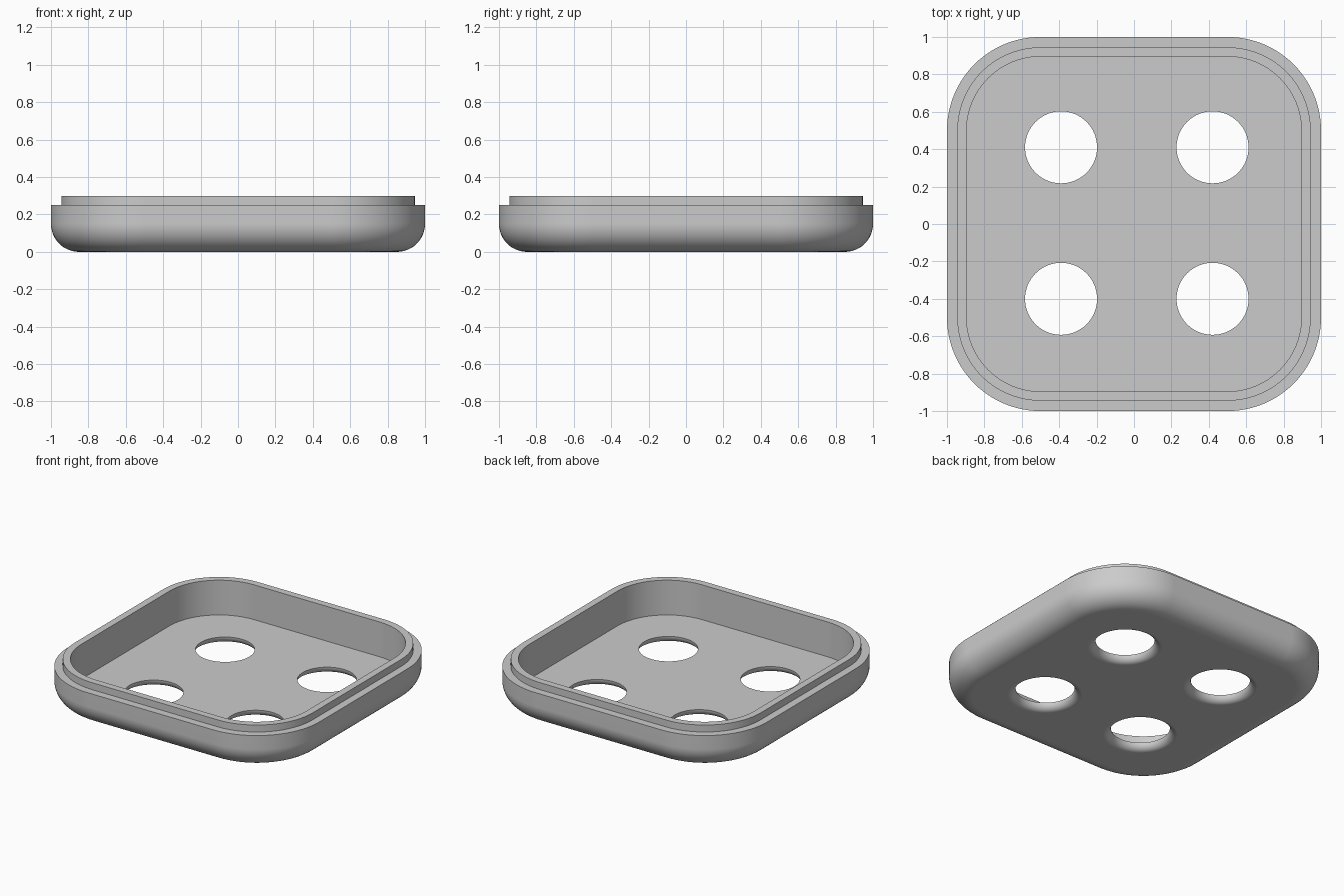
import bpy, bmesh
from math import sin, cos, pi, radians

old = bpy.data.objects.get("Cube")
if old:
    bpy.data.objects.remove(old)

CORNER = 0.5        # distance from centre to each corner's arc centre
FLOOR = 0.05        # floor thickness and hole fillet radius
FILLET = 0.15       # rounding of the outer bottom edge
HOLE = 0.1925
ARC = 24            # segments per rounded corner

bm = bmesh.new()


def make_loop(points, z):
    verts = [bm.verts.new((x, y, z)) for x, y in points]
    edges = [bm.edges.new((a, b)) for a, b in zip(verts, verts[1:] + verts[:1])]
    return verts, edges


def rounded_square(half, z):
    r = half - CORNER
    pts = []
    for q, (sx, sy) in enumerate([(1, 1), (-1, 1), (-1, -1), (1, -1)]):
        for i in range(ARC + 1):
            a = (q + i / ARC) * pi / 2
            pts.append((sx * CORNER + r * cos(a), sy * CORNER + r * sin(a)))
    return make_loop(pts, z)


def circle(cx, cy, r, z, n=64):
    angles = [2 * pi * i / n for i in range(n)]
    return make_loop([(cx + r * cos(a), cy + r * sin(a)) for a in angles], z)


def skin(loops):
    """Bridge successive loops with quads."""
    for (a, _), (b, _) in zip(loops, loops[1:]):
        n = len(a)
        for i in range(n):
            j = (i + 1) % n
            bm.faces.new((a[i], a[j], b[j], b[i]))


# Shell: rounded bottom edge, outer wall, step, raised lip, inner wall
profile = []
for i in range(13):
    a = i / 12 * pi / 2
    profile.append((1 - FILLET + FILLET * sin(a), FILLET - FILLET * cos(a)))
profile += [(1, 0.25), (0.945, 0.25), (0.945, 0.3), (0.895, 0.3), (0.895, FLOOR)]
shell = [rounded_square(h, z) for h, z in profile]
skin(shell)

# Four holes, flaring out towards the underside
underside = list(shell[0][1])
floor = list(shell[-1][1])
for cx in (-0.39, 0.42):
    for cy in (-0.4, 0.41):
        rings = []
        for i in range(9):
            a = i / 8 * pi / 2
            rings.append(circle(cx, cy, HOLE + FLOOR * (1 - cos(a)), FLOOR * (1 - sin(a))))
        skin(rings)
        floor += rings[0][1]
        underside += rings[-1][1]

# Flat floor and underside around the holes
bmesh.ops.triangle_fill(bm, use_beauty=True, edges=floor, normal=(0, 0, 1))
bmesh.ops.triangle_fill(bm, use_beauty=True, edges=underside, normal=(0, 0, -1))
bmesh.ops.recalc_face_normals(bm, faces=bm.faces)

# Smooth shading with crisp corners
for f in bm.faces:
    f.smooth = True
for e in bm.edges:
    e.smooth = e.calc_face_angle(0) < radians(30)

mesh = bpy.data.meshes.new("tray")
bm.to_mesh(mesh)
bm.free()
tray = bpy.data.objects.new("tray", mesh)
bpy.context.collection.objects.link(tray)
normals = tray.modifiers.new("flat_floor_normals", 'WEIGHTED_NORMAL')
normals.keep_sharp = True

# Plain grey material
grey = bpy.data.materials.new("light_grey")
grey.use_nodes = True
colour = (0.6, 0.6, 0.6, 1)
grey.diffuse_color = colour
grey.node_tree.nodes["Principled BSDF"].inputs["Base Color"].default_value = colour
mesh.materials.append(grey)
